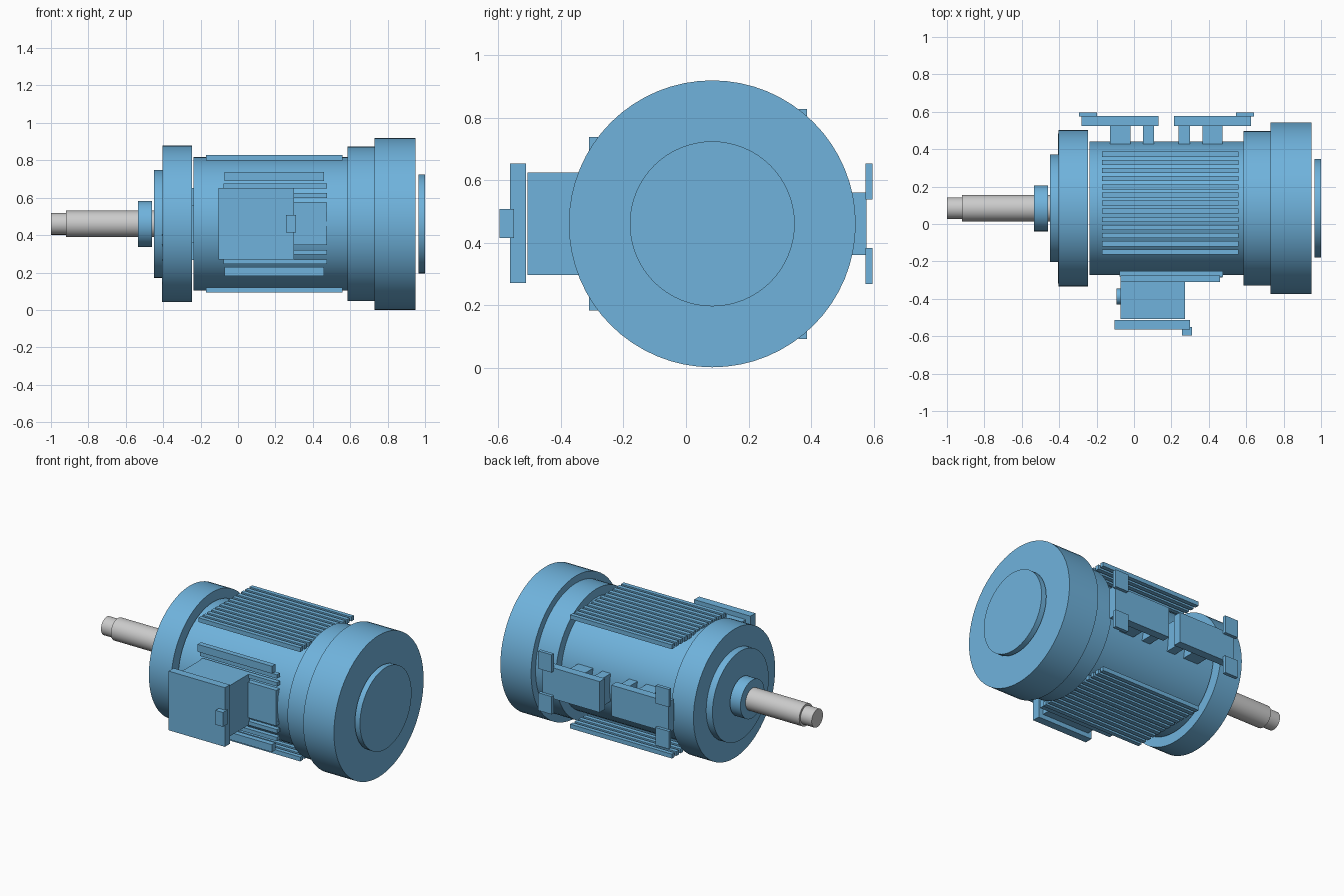
import bpy
import math

if "Cube" in bpy.data.objects:
    bpy.data.objects.remove(bpy.data.objects["Cube"])

AY, AZ = 0.084, 0.46   # motor axis


def material(name, color):
    m = bpy.data.materials.new(name)
    m.diffuse_color = color
    m.use_nodes = True
    m.node_tree.nodes["Principled BSDF"].inputs["Base Color"].default_value = m.diffuse_color
    return m


BLUE = material("blue_paint", (0.16, 0.45, 0.72, 1))
STEEL = material("steel", (0.6, 0.6, 0.6, 1))


def disc(name, x0, x1, r, mat=BLUE, y=AY, z=AZ, sides=64):
    """Cylinder along x."""
    bpy.ops.mesh.primitive_cylinder_add(
        vertices=sides, radius=r, depth=x1 - x0,
        location=((x0 + x1) / 2, y, z), rotation=(0, math.pi / 2, 0))
    o = bpy.context.object
    o.name = name
    o.data.materials.append(mat)
    bpy.ops.object.shade_smooth_by_angle(angle=math.radians(30))


def box(name, x, y, z, mat=BLUE):
    """Box from (min, max) pairs."""
    bpy.ops.mesh.primitive_cube_add(
        size=1, location=[sum(p) / 2 for p in (x, y, z)])
    o = bpy.context.object
    o.name = name
    o.scale = [p[1] - p[0] for p in (x, y, z)]
    bpy.ops.object.transform_apply(location=False, rotation=False, scale=True)
    o.data.materials.append(mat)


def flip(z):
    """Mirror a height range about the axis."""
    return (2 * AZ - z[1], 2 * AZ - z[0])


# Shaft and round housing
disc("shaft_tip", -1.0, -0.92, 0.058, STEEL)
disc("shaft", -0.92, -0.43, 0.071, STEEL)
disc("bearing_hub", -0.535, -0.46, 0.123)
disc("bearing_plate", -0.45, -0.405, 0.288)
disc("front_flange", -0.405, -0.245, 0.418)
disc("motor_body", -0.238, 0.585, 0.357)
disc("rear_ring", 0.585, 0.73, 0.413)
disc("fan_cover", 0.73, 0.95, 0.459)
disc("end_cap", 0.964, 1.0, 0.264)

# Flat rows of cooling fins on top and bottom
for i in range(13):
    y = 0.112 + (i - 6) * 0.0435
    top = (0.8, 0.828)
    box(f"top_fin_{i}", (-0.17, 0.56), (y - 0.0135, y + 0.0135), top)
    box(f"bottom_fin_{i}", (-0.17, 0.56), (y - 0.0135, y + 0.0135), flip(top))

# Front fins, rails and mounting plate
for i in range(9):
    z = AZ + (i - 4) * 0.0507
    box(f"front_fin_{i}", (-0.078, 0.475), (-0.28, -0.25), (z - 0.0125, z + 0.0125))
rail = (0.69, 0.738)
box("upper_rail", (-0.073, 0.46), (-0.31, -0.275), rail)
box("lower_rail", (-0.073, 0.46), (-0.31, -0.275), flip(rail))
box("terminal_base", (-0.07, 0.474), (-0.286, -0.24), (0.346, 0.576))

# Terminal box
box("terminal_box", (-0.073, 0.272), (-0.507, -0.27), (0.296, 0.625))
box("terminal_lid", (-0.103, 0.3), (-0.563, -0.512), (0.27, 0.653))
box("lid_latch", (0.257, 0.31), (-0.597, -0.55), (0.415, 0.508))
disc("cable_gland", -0.094, -0.06, 0.042, y=-0.388, sides=32)

# Two mirrored mounting brackets on the back
CX = 0.173


def mirrored_x(a, b, s):
    return tuple(sorted((CX + s * a, CX + s * b)))


for side, s in (("left", -1), ("right", 1)):
    box(f"bracket_plate_{side}", mirrored_x(0.042, 0.453, s), (0.523, 0.577), (0.36, 0.56))
    box(f"wide_rib_{side}", mirrored_x(0.192, 0.3, s), (0.42, 0.525), (0.37, 0.55))
    box(f"narrow_rib_{side}", mirrored_x(0.066, 0.126, s), (0.42, 0.525), (0.37, 0.55))
    pad = (0.538, 0.653)
    box(f"upper_pad_{side}", mirrored_x(0.372, 0.468, s), (0.574, 0.597), pad)
    box(f"lower_pad_{side}", mirrored_x(0.372, 0.468, s), (0.574, 0.597), flip(pad))
